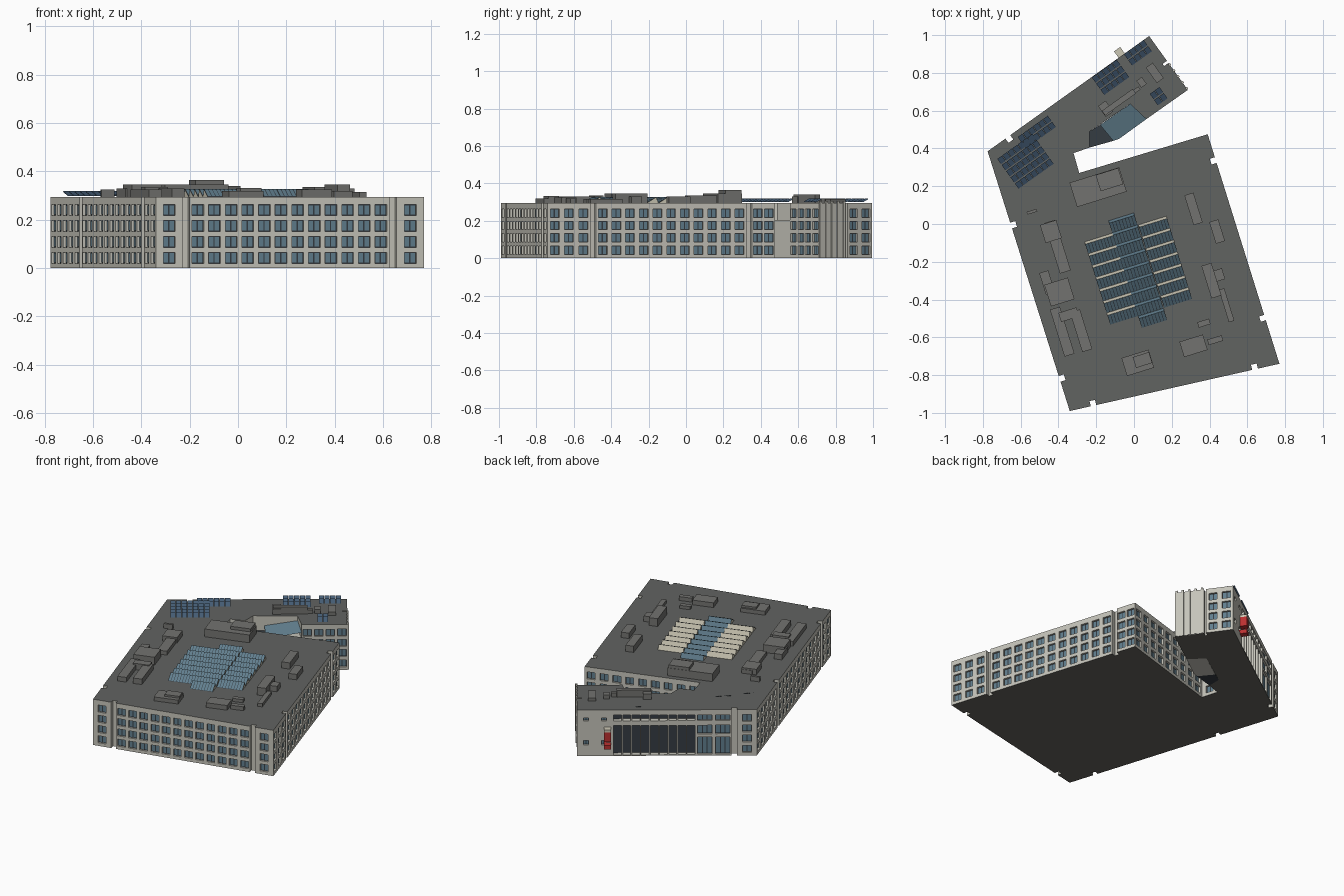
import bpy, math
from mathutils import Vector

if "Cube" in bpy.data.objects:
    bpy.data.objects.remove(bpy.data.objects["Cube"])

H = 0.295
ROWS = [(0.02 + 0.066 * i, 0.065 + 0.066 * i) for i in range(4)]
TURN = math.radians(17.3)      # main block axis
WING = math.radians(35.5)      # rear wing axis

COLORS = {"wall": (0.56, 0.55, 0.49), "roof": (0.12, 0.125, 0.12), "unit": (0.17, 0.17, 0.16),
          "glass": (0.12, 0.21, 0.27), "dark": (0.035, 0.045, 0.055), "floor": (0.13, 0.125, 0.11),
          "panel": (0.06, 0.11, 0.18), "cream": (0.60, 0.57, 0.46), "red": (0.5, 0.03, 0.03)}
MATS = {}
for k, c in COLORS.items():
    MATS[k] = bpy.data.materials.new(k)
    MATS[k].diffuse_color = (*c, 1)

parts = {}                     # part name -> (material, verts, faces)


def face(part, mat, pts):
    _, v, f = parts.setdefault(part, (mat, [], []))
    f.append(range(len(v), len(v) + len(pts)))
    v.extend(tuple(p) for p in pts)


def prism(part, mat, poly, z0, z1):
    """Extrude a counter-clockwise outline."""
    lo = [(p[0], p[1], z0) for p in poly]
    hi = [(p[0], p[1], z1) for p in poly]
    face(part, mat, hi)
    face(part, mat, lo[::-1])
    for i in range(len(poly)):
        j = (i + 1) % len(poly)
        face(part, mat, [lo[i], lo[j], hi[j], hi[i]])


def place(cx, cy, ang, x, y, z):
    c, s = math.cos(ang), math.sin(ang)
    return (cx + c * x - s * y, cy + s * x + c * y, z)


def box(part, mat, cx, cy, w, l, z0, z1, ang=TURN):
    prism(part, mat, [place(cx, cy, ang, sx * w / 2, sy * l / 2, 0)
                      for sx, sy in ((-1, -1), (1, -1), (1, 1), (-1, 1))], z0, z1)


def bay(a, b, n, rows=ROWS, ww=0.05, depth=0.012, glass="glass", panes=2):
    """One stretch of wall with n columns of recessed windows."""
    u = b - a
    L = u.length
    u.normalize()
    inward = Vector((-u.y, u.x))

    def P(s, z, d=0):
        q = a + u * s + inward * d
        return (q.x, q.y, z)

    def rect(part, mat, s0, s1, z0, z1, d=0):
        face(part, mat, [P(s0, z0, d), P(s1, z0, d), P(s1, z1, d), P(s0, z1, d)])

    if n == 0:
        rect("walls", "wall", 0, L, 0, H)
        return
    pitch = L / n
    w = min(ww, pitch * 0.86)
    ss = [0] + [pitch * (i + 0.5) + k * w / 2 for i in range(n) for k in (-1, 1)] + [L]
    zs = [0] + [z for r in rows for z in r] + [H]
    for i in range(len(ss) - 1):
        for j in range(len(zs) - 1):
            s0, s1, z0, z1 = ss[i], ss[i + 1], zs[j], zs[j + 1]
            if not (i % 2 and j % 2):
                rect("walls", "wall", s0, s1, z0, z1)
                continue
            d = depth
            face("walls", "wall", [P(s0, z0), P(s1, z0), P(s1, z0, d), P(s0, z0, d)])
            face("walls", "wall", [P(s0, z1, d), P(s1, z1, d), P(s1, z1), P(s0, z1)])
            face("walls", "wall", [P(s0, z0), P(s0, z0, d), P(s0, z1, d), P(s0, z1)])
            face("walls", "wall", [P(s1, z1), P(s1, z1, d), P(s1, z0, d), P(s1, z0)])
            rect("window_frames", "dark", s0, s1, z0, z1, d)
            g, step = 0.003, (s1 - s0) / panes
            for k in range(panes):
                rect("window_" + glass, glass, s0 + k * step + g, s0 + (k + 1) * step - g,
                     z0 + g, z1 - g, d - 0.002)


outline = []


def wall(p0, p1, bays):
    """A wall split into bays; gaps between bays become full-height slots."""
    p0, p1 = Vector(p0), Vector(p1)
    u = (p1 - p0).normalized()
    inward = Vector((-u.y, u.x)) * 0.028
    last = None
    for f0, f1, n, *opt in bays:
        a, b = p0.lerp(p1, f0), p0.lerp(p1, f1)
        if last is not None and f0 > last[0] + 1e-4:
            q = last[1]
            for s, t in ((q, q + inward), (q + inward, a + inward), (a + inward, a)):
                bay(s, t, 0)
            outline.extend([q, q + inward, a + inward])
        outline.append(a)
        bay(a, b, n, **(opt[0] if opt else {}))
        last = (f1, b)


# Outer walls, counter-clockwise
A, B, C = (-0.34, -0.99), (0.77, -0.74), (0.39, 0.475)
D, E, F = (-0.29, 0.27), (-0.32, 0.375), (-0.235, 0.405)
G, I, J = (-0.235, 0.49), (-0.02, 0.635), (0.065, 0.555)
K, M, N = (0.285, 0.71), (0.08, 0.995), (-0.775, 0.385)
wall(A, B, [(0, 0.1, 1), (0.126, 0.87, 12), (0.897, 1, 1)])
wall(B, C, [(0, 0.19, 3), (0.213, 0.875, 11), (0.9, 1, 2)])
wall(C, D, [(0, 1, 9)])
wall(D, E, [(0, 1, 1)])
for p, q in ((E, F), (F, G), (G, I), (I, J)):
    wall(p, q, [(0, 1, 0)])
wall(J, K, [(0, 1, 4)])
wall(K, M, [(0, 0.5, 0), (0.54, 1, 2)])
wall(M, N, [(0, 0.2, 2, dict(rows=[(0.07, 0.1), (0.225, 0.245)], ww=0.03)),
            (0.2, 0.66, 9, dict(rows=[(0.006, 0.195), (0.225, 0.262)], ww=0.048, depth=0.03, glass="dark")),
            (0.66, 0.86, 2, dict(rows=[(0.01, 0.12), (0.14, 0.195), (0.225, 0.262)], ww=0.085, panes=3)),
            (0.89, 1, 1)])
wall(N, A, [(0, 0.275, 5), (0.297, 0.865, 11), (0.887, 1, 2)])

# Roof and floor
face("roof", "roof", [(p.x, p.y, H) for p in outline])
face("floor", "floor", [(p.x, p.y, 0) for p in outline[::-1]])

# Atrium beside the wing, with sloped glass lid
prism("atrium_low", "dark", [F, (-0.11, 0.44), (-0.18, 0.525), G], 0, 0.2)
at = [(-0.11, 0.44), (-0.08, 0.45), J, I, (-0.18, 0.525)]
prism("atrium_walls", "wall", at, 0, 0.205)
face("atrium_glass", "glass", [(x, y, 0.207 + max(0, y - 0.44) * 0.3) for x, y in at])

# Ribs and raised parapet on the wing end
for i in range(5):
    p = Vector(K).lerp(Vector(M), 0.03 + 0.11 * i)
    box("end_ribs", "wall", p.x, p.y, 0.012, 0.012, 0, 0.305, WING)
# Red blade panel by the entrance
box("entrance_blade", "cream", -0.075, 0.905, 0.04, 0.05, 0.17, 0.185, WING)
box("entrance_blade_red", "red", -0.075, 0.905, 0.04, 0.05, 0.11, 0.17, WING)
box("entrance_blade_base", "red", -0.075, 0.905, 0.04, 0.05, 0.06, 0.085, WING)


def sawtooth(part, cx, cy, w, l, n, cols, back):
    """Rows of wedge skylights: glazed slope to the front, upright back."""
    p = l / n
    for k in range(n):
        y0 = -l / 2 + k * p
        y1, y2 = y0 + p * 0.78, y0 + p * 0.98
        Q = lambda x, y, z: place(cx, cy, TURN, x, y, z)
        h, z0, z1 = w / 2, H, 0.326
        face(part + "_frames", "dark", [Q(-h, y0, z0), Q(h, y0, z0), Q(h, y1, z1), Q(-h, y1, z1)])
        face(part + "_backs", back, [Q(h, y2, z0), Q(-h, y2, z0), Q(-h, y1, z1), Q(h, y1, z1)])
        face(part + "_ends", "cream", [Q(-h, y0, z0), Q(-h, y1, z1), Q(-h, y2, z0)])
        face(part + "_ends", "cream", [Q(h, y0, z0), Q(h, y2, z0), Q(h, y1, z1)])
        s = w / cols
        for c in range(cols):
            a, b = -h + c * s + 0.0015, -h + (c + 1) * s - 0.0015
            face(part + "_glass", "glass", [Q(a, y0, z0 + .003), Q(b, y0, z0 + .003),
                                            Q(b, y1, z1 + .002), Q(a, y1, z1 + .002)])


sawtooth("left_skylight", -0.12, -0.29, 0.155, 0.46, 7, 9, "cream")
sawtooth("right_skylight", 0.165, -0.2, 0.155, 0.46, 7, 9, "cream")
sawtooth("middle_skylight", 0.02, -0.245, 0.14, 0.595, 9, 8, "glass")

# Rooftop plant: x, y, width, length, top
for x, y, w, l, z in [(-0.19, 0.195, 0.275, 0.135, 0.345), (-0.13, 0.235, 0.125, 0.09, 0.364),
                      (-0.405, -0.12, 0.06, 0.28, 0.32), (-0.44, -0.04, 0.09, 0.1, 0.33),
                      (-0.395, -0.36, 0.13, 0.12, 0.345), (-0.46, -0.31, 0.05, 0.12, 0.33),
                      (-0.38, -0.57, 0.055, 0.26, 0.325), (-0.345, -0.48, 0.1, 0.05, 0.335),
                      (-0.28, -0.565, 0.055, 0.22, 0.33), (-0.54, 0.065, 0.055, 0.015, 0.325),
                      (0.02, -0.735, 0.15, 0.1, 0.32), (0.045, -0.72, 0.09, 0.06, 0.332),
                      (0.315, -0.645, 0.13, 0.085, 0.325), (0.37, -0.525, 0.065, 0.03, 0.315),
                      (0.43, -0.615, 0.08, 0.03, 0.32), (0.315, 0.08, 0.05, 0.165, 0.335),
                      (0.44, -0.04, 0.05, 0.12, 0.33), (0.41, -0.3, 0.055, 0.18, 0.345),
                      (0.45, -0.27, 0.05, 0.06, 0.33), (0.49, -0.43, 0.03, 0.18, 0.315)]:
    box("rooftop_units", "unit", x, y, w, l, H, z)
for x, y, w, l, z in [(-0.08, 0.645, 0.2, 0.03, 0.34), (-0.15, 0.61, 0.05, 0.07, 0.33),
                      (0.11, 0.8, 0.045, 0.1, 0.315), (0.04, 0.75, 0.035, 0.045, 0.32),
                      (0.0, 0.7, 0.07, 0.02, 0.32)]:
    box("wing_rooftop_units", "unit", x, y, w, l, H, z, WING)

# Solar panels on the wing: centre, columns, rows
for x, y, nc, nr in [(-0.575, 0.335, 7, 5), (-0.515, 0.49, 6, 2), (-0.125, 0.78, 5, 3),
                     (0.02, 0.91, 4, 2), (0.13, 0.68, 2, 2)]:
    for c in range(nc):
        for r in range(nr):
            px, py = (c - nc / 2) * 0.033, (r - nr / 2) * 0.04
            q = [place(x, y, WING, px + i * 0.03, py + j * 0.034, 0.302 + 0.016 * j)
                 for i, j in ((0, 0), (1, 0), (1, 1), (0, 1))]
            face("solar_panels", "panel", q)
            face("solar_panels", "panel", [(a, b, d - 0.003) for a, b, d in q[::-1]])

for name, (mat, v, f) in parts.items():
    me = bpy.data.meshes.new(name)
    me.from_pydata(v, [], [list(i) for i in f])
    me.materials.append(MATS[mat])
    bpy.context.collection.objects.link(bpy.data.objects.new(name, me))

for m in bpy.data.materials:
    if m.users and not m.is_grease_pencil:
        m.use_nodes = True
        m.node_tree.nodes["Principled BSDF"].inputs["Base Color"].default_value = m.diffuse_color
